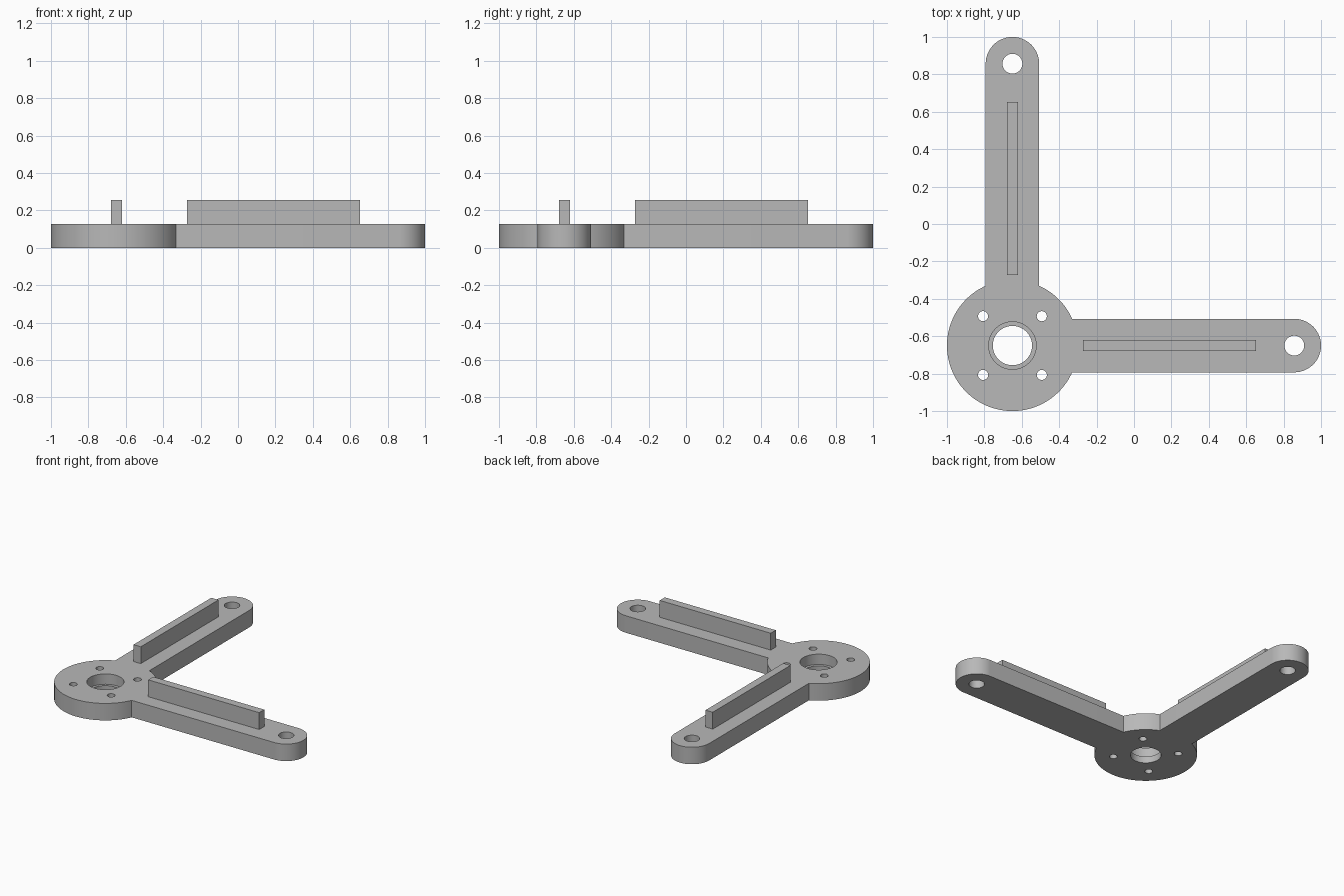
import bpy, bmesh, math
from mathutils import Vector

if "Cube" in bpy.data.objects:
    bpy.data.objects.remove(bpy.data.objects["Cube"], do_unlink=True)

HUB = Vector((-0.65, -0.65))   # hub centre
HUB_R, ARM_R = 0.35, 0.143     # hub radius, arm half width
TIP = 0.857                    # arm end centre
THICK, RIB_TOP = 0.128, 0.255
STEP_Z = 0.05                  # floor of the counterbore

grey = bpy.data.materials.new("light_grey")
grey.use_nodes = True
colour = (0.48, 0.48, 0.48, 1)
grey.diffuse_color = colour
grey.node_tree.nodes["Principled BSDF"].inputs["Base Color"].default_value = colour


def arc(centre, radius, start, end, steps):
    """Points along an arc, angles in radians."""
    return [centre + radius * Vector((math.cos(a), math.sin(a)))
            for a in (start + (end - start) * i / steps for i in range(steps + 1))]


def prism(name, points, z0, z1):
    """Extrude a closed outline between two heights."""
    bm = bmesh.new()
    face = bm.faces.new([bm.verts.new((p.x, p.y, z0)) for p in points])
    top = bmesh.ops.extrude_face_region(bm, geom=[face])["geom"]
    bmesh.ops.translate(bm, vec=(0, 0, z1 - z0),
                        verts=[v for v in top if isinstance(v, bmesh.types.BMVert)])
    bmesh.ops.recalc_face_normals(bm, faces=bm.faces)
    mesh = bpy.data.meshes.new(name)
    bm.to_mesh(mesh)
    bm.free()
    mesh.materials.append(grey)
    obj = bpy.data.objects.new(name, mesh)
    bpy.context.collection.objects.link(obj)
    return obj


def drill(target, centre, radius, z0=-0.1, z1=THICK + 0.1, sides=48):
    """Cut a round hole and discard the cutter."""
    cutter = prism("hole_cutter", arc(centre, radius, 0, math.tau, sides)[:-1], z0, z1)
    cutter.hide_render = True
    mod = target.modifiers.new("hole", 'BOOLEAN')
    mod.operation, mod.solver, mod.object = 'DIFFERENCE', 'EXACT', cutter
    bpy.context.view_layer.objects.active = target
    bpy.ops.object.modifier_apply(modifier=mod.name)
    bpy.data.objects.remove(cutter, do_unlink=True)


# Plate outline: right arm tip, inner hub corner, back arm tip, rest of the hub
quarter = math.pi / 2
join = math.asin(ARM_R / HUB_R)
right_tip, back_tip = Vector((TIP, HUB.y)), Vector((HUB.x, TIP))
outline = (arc(right_tip, ARM_R, -quarter, quarter, 48)
           + arc(HUB, HUB_R, join, quarter - join, 24)
           + arc(back_tip, ARM_R, 0, math.pi, 48)
           + arc(HUB, HUB_R, quarter + join, math.tau - join, 96))
plate = prism("bracket_plate", outline, 0, THICK)

# Hub bore with counterbore, four screw holes, one hole at each arm end
drill(plate, HUB, 0.105, sides=64)
drill(plate, HUB, 0.127, z0=STEP_Z, sides=64)
for sx in (-1, 1):
    for sy in (-1, 1):
        drill(plate, HUB + 0.157 * Vector((sx, sy)), 0.027, sides=32)
for tip in (right_tip, back_tip):
    drill(plate, tip, 0.053)

bpy.ops.object.select_all(action='DESELECT')
plate.select_set(True)
bpy.context.view_layer.objects.active = plate
bpy.ops.object.shade_smooth_by_angle(angle=math.radians(30))

# Stiffening rib along each arm
rib = [Vector((x, HUB.y + y)) for x, y in
       ((-0.272, -0.03), (0.653, -0.03), (0.653, 0.03), (-0.272, 0.03))]
prism("right_arm_rib", rib, THICK, RIB_TOP)
prism("back_arm_rib", [p.yx for p in rib], THICK, RIB_TOP)
